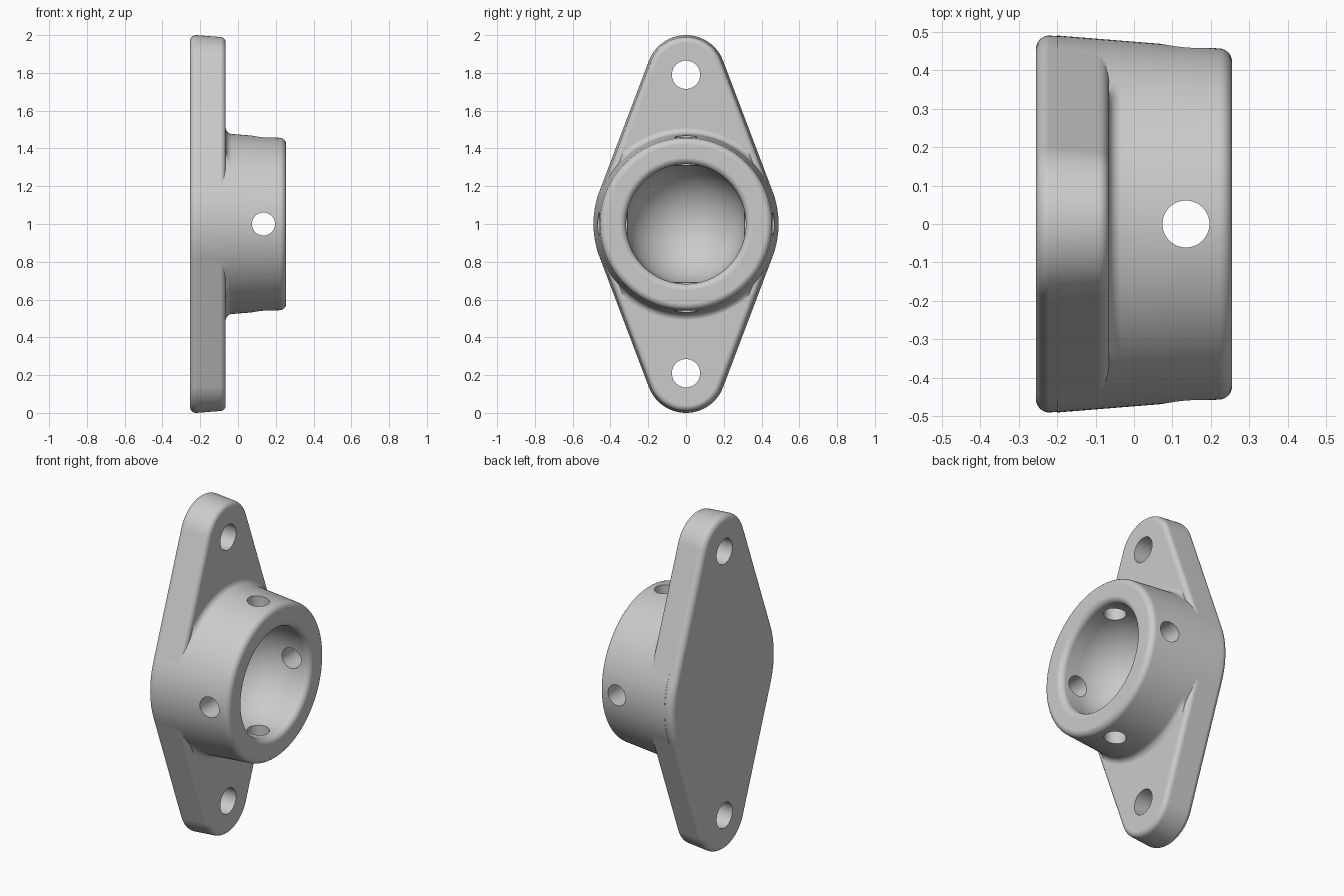
import bpy, bmesh
from math import sin, cos, pi, asin

if "Cube" in bpy.data.objects:
    bpy.data.objects.remove(bpy.data.objects["Cube"])

R_MID, R_END, REACH = 0.49, 0.21, 0.79      # flange plan: big circle, end circles, spacing
TANGENT = asin((R_MID - R_END) / REACH)
DRAFT, X_BACK, X_FACE, X_RIM = 0.08, -0.255, -0.065, 0.255
SEG = 128


def loft(name, rings):
    """Closed solid through rings of equal point count, capped at both ends."""
    bm = bmesh.new()
    loops = [[bm.verts.new(p) for p in ring] for ring in rings]
    n = len(loops[0])
    for a, b in zip(loops, loops[1:]):
        for i in range(n):
            j = (i + 1) % n
            bm.faces.new((a[i], a[j], b[j], b[i]))
    bm.faces.new(loops[0])
    bm.faces.new(loops[-1])
    bmesh.ops.recalc_face_normals(bm, faces=bm.faces)
    mesh = bpy.data.meshes.new(name)
    bm.to_mesh(mesh)
    bm.free()
    obj = bpy.data.objects.new(name, mesh)
    bpy.context.collection.objects.link(obj)
    return obj


def arc(cx, cr, rad, a0, a1, n=8):
    return [(cx + rad * cos(a0 + (a1 - a0) * i / n),
             cr + rad * sin(a0 + (a1 - a0) * i / n)) for i in range(n + 1)]


def cone(x):
    return R_MID + 0.0015 - DRAFT * (x + 0.22)


def outline(x, inset):
    """Rhombic plate outline made of four tangent arcs."""
    pts = []
    arcs = [(0, R_MID, -TANGENT, TANGENT), (REACH, R_END, TANGENT, pi - TANGENT),
            (0, R_MID, pi - TANGENT, pi + TANGENT),
            (-REACH, R_END, pi + TANGENT, 2 * pi - TANGENT)]
    for cz, r, a0, a1 in arcs:
        pts += [(x, y, 1 + cz + z) for y, z in arc(0, 0, r - inset, a0, a1, 28)]
    return pts


def boss_ring(x, r):
    """Circle whose base fillet never overhangs the plate edge."""
    pts = []
    for i in range(SEG):
        th = 2 * pi * i / SEG
        t = asin(min(1, abs(sin(th))))
        limit = (R_MID - 0.045) / (cos(t - TANGENT) if t > TANGENT else 1)
        rr = min(r, max(limit, cone(x))) if x < 0 else r
        pts.append((x, rr * cos(th), 1 + rr * sin(th)))
    return pts


def circle(x, r):
    return [(x, r * cos(2 * pi * i / SEG), 1 + r * sin(2 * pi * i / SEG)) for i in range(SEG)]


def boolean(target, other, operation):
    mod = target.modifiers.new(operation, 'BOOLEAN')
    mod.operation, mod.object, mod.solver = operation, other, 'EXACT'
    other.hide_render = True
    bpy.context.view_layer.objects.active = target
    bpy.ops.object.modifier_apply(modifier=mod.name)
    bpy.data.objects.remove(other)


def drill(target, centre, radius, depth, rotation):
    bpy.ops.mesh.primitive_cylinder_add(vertices=48, radius=radius, depth=depth,
                                        location=centre, rotation=rotation)
    cutter = bpy.context.object
    cutter.name = "hole_cutter"
    boolean(target, cutter, 'DIFFERENCE')


# Drafted mounting plate with rounded front and back edges
edge_b, edge_f = 0.035, 0.03
profile = arc(X_BACK + edge_b, -edge_b, edge_b, pi, pi / 2)
profile += arc(X_FACE - edge_f, -edge_f - DRAFT * 0.125, edge_f, pi / 2, 0)
flange = loft("bearing_flange", [outline(x, -r) for x, r in profile])

# Tapered boss: blended base, rounded rim
f = 0.035
prof = [(-0.2, cone(-0.2)), (-0.08, cone(-0.08))]
prof += arc(X_FACE + f - 0.0005, cone(-0.03) + f, f, pi, 1.5 * pi)
prof += arc(X_RIM - f, cone(0.22) - f, f, pi / 2, 0)
boss = loft("boss", [boss_ring(x, r) for x, r in prof])
boolean(flange, boss, 'UNION')

# Ball socket: round bottom, straight wall, rounded mouth
bore, xc = 0.317, 0.135
prof = arc(xc, 0, bore, pi - 0.02, pi / 2, 28)
prof += arc(X_RIM - f, bore + f, f, -pi / 2, 0)
prof += [(0.35, bore + f)]
socket = loft("socket_cutter", [circle(x, r) for x, r in prof])
boolean(flange, socket, 'DIFFERENCE')

# Bolt holes through the plate, cross holes through the boss
for side in (-1, 1):
    drill(flange, (-0.15, 0, 1 + side * REACH), 0.075, 0.6, (0, pi / 2, 0))
drill(flange, (xc, 0, 1), 0.061, 1.2, (0, 0, 0))
drill(flange, (xc, 0, 1), 0.061, 1.2, (pi / 2, 0, 0))

# Smooth shading with crisp hole edges
bpy.ops.object.select_all(action='DESELECT')
flange.select_set(True)
bpy.context.view_layer.objects.active = flange
bpy.ops.object.shade_smooth_by_angle(angle=0.6)
wn = flange.modifiers.new("weighted_normals", 'WEIGHTED_NORMAL')
wn.keep_sharp = True
